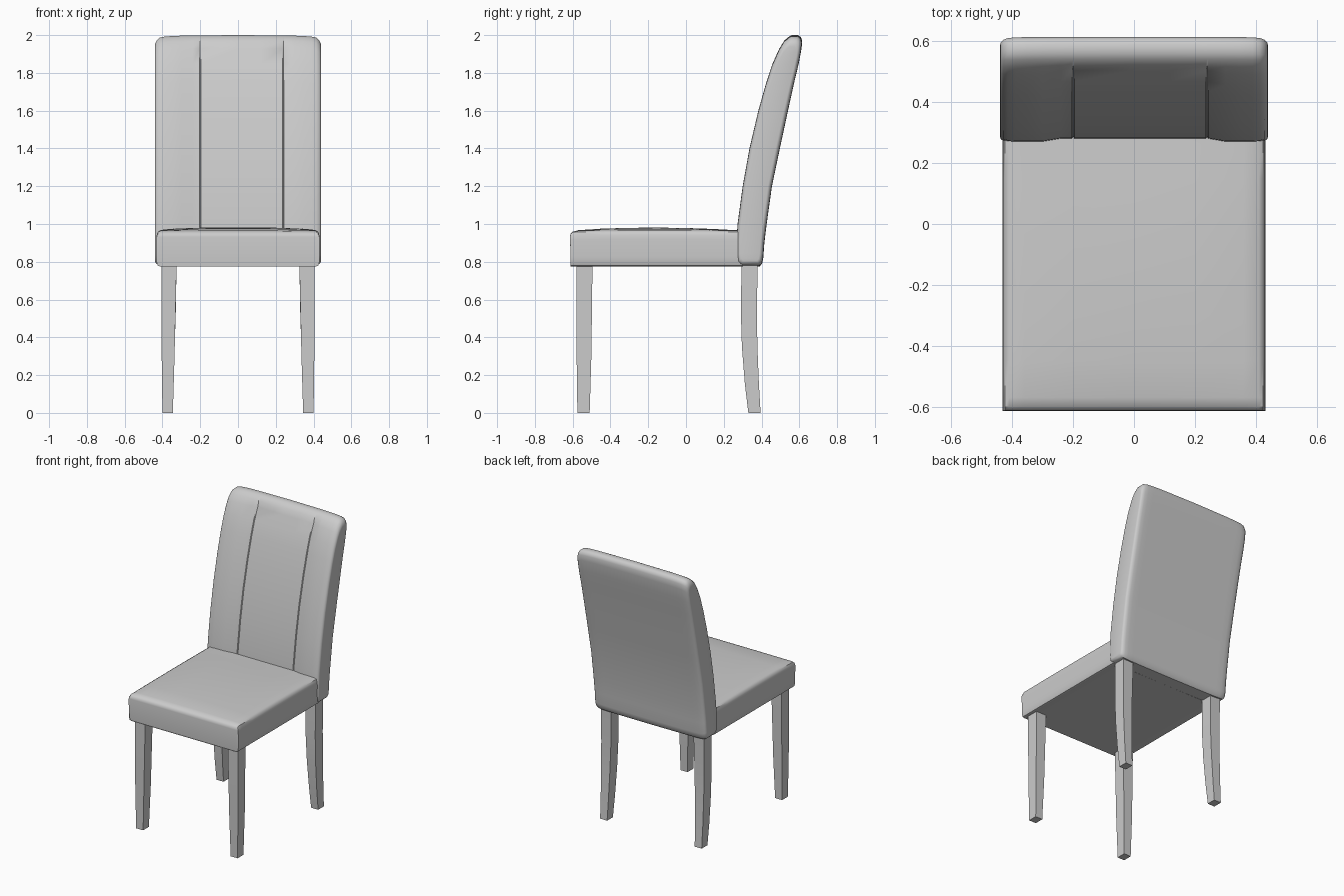
import bpy, bmesh, math

if "Cube" in bpy.data.objects:
    bpy.data.objects.remove(bpy.data.objects["Cube"])

grey = bpy.data.materials.new("light grey")
grey.diffuse_color = (0.6, 0.6, 0.6, 1)
grey.use_nodes = True
grey.node_tree.nodes["Principled BSDF"].inputs["Base Color"].default_value = grey.diffuse_color


def loft(name, rings, angle=40):
    """Skin closed rings; each ring is an outgoing row and a returning row, so ends cap as quad strips."""
    bm = bmesh.new()
    vs = [[bm.verts.new(p) for p in r] for r in rings]
    n = len(vs[0])
    for a, b in zip(vs, vs[1:]):
        for i in range(n):
            j = (i + 1) % n
            bm.faces.new((a[i], a[j], b[j], b[i]))
    for r in (vs[0], vs[-1]):
        for i in range(n // 2 - 1):
            bm.faces.new((r[i], r[i + 1], r[n - 2 - i], r[n - 1 - i]))
    bmesh.ops.recalc_face_normals(bm, faces=bm.faces)
    me = bpy.data.meshes.new(name)
    bm.to_mesh(me)
    bm.free()
    ob = bpy.data.objects.new(name, me)
    bpy.context.collection.objects.link(ob)
    me.materials.append(grey)
    bpy.ops.object.select_all(action='DESELECT')
    ob.select_set(True)
    bpy.context.view_layer.objects.active = ob
    bpy.ops.object.shade_smooth_by_angle(angle=math.radians(angle))
    return ob


# Backrest: leaning side profile (z, front y, back y) swept across x
BACK = [(.775, .288, .39), (.79, .273, .403), (.82, .267, .409), (.9, .267, .415),
        (1.0, .273, .427), (1.2, .30, .455), (1.4, .336, .497), (1.6, .383, .540),
        (1.75, .425, .573), (1.85, .458, .597), (1.93, .494, .612), (1.97, .519, .615),
        (1.99, .542, .608), (2.0, .56, .592)]
EDGE = [(.44, .28, .06), (.438, .18, .045), (.43, .08, .027), (.415, .025, .014),
        (.39, 0, .008), (.35, 0, .005), (.30, 0, .003)]  # x, thinning, height shrink
SEAMS = (-.2, .24)


def back_ring(x, thin, shrink, dent):
    front, rear = [], []
    for z, f, b in BACK:
        m, k = (f + b) / 2, 1 - thin
        high = max(0, (z - 1.4) / .6)
        low = max(0, (1.0 - z) / .225)
        zz = z - shrink * high + shrink * .5 * low
        lean = -.25 * shrink * high
        d = dent if z < 1.97 else 0
        front.append((x, m + (f - m) * k + lean + d, zz))
        rear.append((x, m + (b - m) * k + lean, zz))
    return front + rear[::-1]


stations = [(-x, t, s, 0) for x, t, s in EDGE]
inner = [(x, .010) for x in (-.24, 0, .12)]
for s in SEAMS:   # narrow stitched grooves beside the centre panel
    inner += [(s - .004, .010), (s, .015), (s + .004, .010)]
stations += [(x, 0, .002 * abs(x) / .24, d) for x, d in sorted(inner)]
stations += [(x, t, s, 0) for x, t, s in reversed(EDGE)]
loft("backrest", [back_ring(*s) for s in stations])

# Seat cushion: crowned box with soft top edges and slightly bulging sides
SEAT_Y = [-.615, -.612, -.60, -.57, -.45, -.3, -.15, 0, .15, .26, .30]
DROP = [.035, .02, .008, .002, 0, 0, 0, 0, 0, 0, 0]


def seat_ring(x, drop, rise):
    top, bottom = [], []
    for i, (y, d) in enumerate(zip(SEAT_Y, DROP)):
        crown = .966 + .015 * max(0, 1 - ((y + .17) / .45) ** 2) * (1 - (x / .44) ** 4)
        top.append((x, y, crown - max(d, drop)))
        bottom.append((x, y + (.008 if i == 0 else 0), .775 + rise))
    return top + bottom[::-1]


side = [(.432, .05, .05), (.43, .025, .02), (.424, .009, .004), (.41, .002, 0), (.36, 0, 0), (.2, 0, 0)]
loft("seat", [seat_ring(-x, a, b) for x, a, b in side] + [seat_ring(0, 0, 0)]
     + [seat_ring(x, a, b) for x, a, b in reversed(side)])

# Legs: tapered square posts, levels as (z, inner x, outer x, front y, rear y)
FRONT = [(0, .345, .40, -.575, -.51), (.3, .336, .404, -.579, -.501), (.79, .325, .406, -.58, -.495)]
REAR = [(0, .345, .40, .33, .395), (.15, .341, .402, .312, .386), (.35, .335, .404, .296, .378),
        (.55, .329, .405, .290, .375), (.80, .325, .406, .295, .38)]
for label, levels in (("front", FRONT), ("rear", REAR)):
    for sx, hand in ((-1, "left"), (1, "right")):
        loft(f"{label}_leg_{hand}",
             [[(sx * a, f, z), (sx * b, f, z), (sx * b, r, z), (sx * a, r, z)]
              for z, a, b, f, r in levels], 30)
